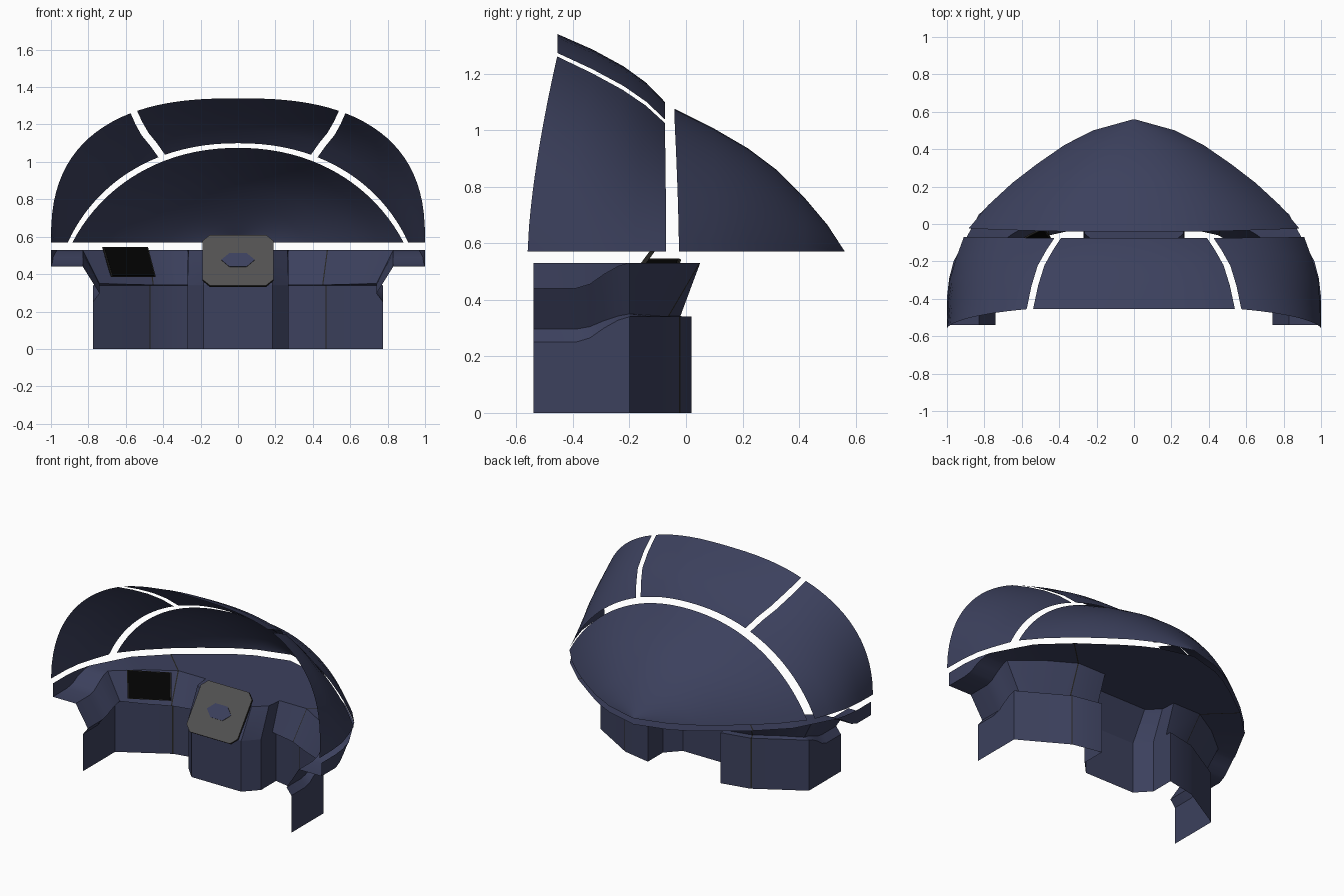
import bpy
from math import sin, cos, radians, pi
from mathutils import Vector

cube = bpy.data.objects.get("Cube")
if cube:
    bpy.data.objects.remove(cube, do_unlink=True)


def material(name, rgb, rough=0.6):
    m = bpy.data.materials.new(name)
    m.use_nodes = True
    m.diffuse_color = (*rgb, 1)
    bsdf = m.node_tree.nodes["Principled BSDF"]
    bsdf.inputs["Base Color"].default_value = (*rgb, 1)
    bsdf.inputs["Roughness"].default_value = rough
    return m


BLUE = material("slate blue", (0.045, 0.052, 0.11))
GRAY = material("panel gray", (0.085, 0.083, 0.083))
DARK = material("dark trim", (0.02, 0.019, 0.017))
BLACK = material("screen black", (0.001, 0.001, 0.001))


def make(name, verts, faces, mats, smooth=True):
    me = bpy.data.meshes.new(name)
    me.from_pydata(verts, [], faces)
    for m in mats:
        me.materials.append(m)
    ob = bpy.data.objects.new(name, me)
    bpy.context.collection.objects.link(ob)
    if smooth:
        bpy.ops.object.select_all(action='DESELECT')
        ob.select_set(True)
        bpy.context.view_layer.objects.active = ob
        bpy.ops.object.shade_smooth_by_angle(angle=radians(28))
    return ob


def grid_faces(rows, cols):
    return [(i * cols + j, i * cols + j + 1, (i + 1) * cols + j + 1, (i + 1) * cols + j)
            for i in range(rows - 1) for j in range(cols - 1)]


# Canopy: arched sections (base y, crown y, half width, height, roundness, arc half angle)
BASE = 0.57
REAR = [(-.56, -.455, 1.0, .77, 2.55, 90), (-.42, -.33, .997, .715, 2.45, 85),
        (-.3, -.22, .985, .655, 2.35, 79), (-.18, -.14, .95, .597, 2.25, 72),
        (-.07, -.075, .91, .53, 2.15, 65)]
NOSE = [(y0, y1, w, h, 2.1, 62) for y0, y1, w, h in (
        (-.025, -.04, .885, .505), (.1, .1, .78, .435), (.22, .22, .65, .365),
        (.32, .32, .52, .29), (.42, .42, .375, .19), (.5, .5, .22, .095),
        (.56, .56, .004, .003))]


def canopy_panel(name, sections, start, end, steps):
    """start and end: share of the arc at the first and last section."""
    verts = []
    for i, (yb, yt, w, h, n, arc) in enumerate(sections):
        t = i / (len(sections) - 1)
        f0 = start[0] + (start[1] - start[0]) * t
        f1 = end[0] + (end[1] - end[0]) * t
        wide = sin(radians(arc)) ** (2 / n)
        low = max(cos(radians(arc)), 0) ** (2 / n) if arc < 90 else 0
        for k in range(steps + 1):
            a = radians(arc) * (f0 + (f1 - f0) * k / steps)
            x = w * abs(sin(a)) ** (2 / n) / wide * (1 if a > 0 else -1)
            c = cos(a)
            up = max(((c ** (2 / n) if c > 1e-6 else 0) - low) / (1 - low), 0)
            lean = min(up / .9, 1) ** 1.5
            verts.append((x, yb + (yt - yb) * lean, BASE + h * up))
    return make(name, verts, grid_faces(len(sections), steps + 1), [BLUE])


canopy_panel("windshield", NOSE, (-1, -1), (1, 1), 40)
canopy_panel("roof_panel", REAR, (-.301, -.329), (.301, .329), 14)
canopy_panel("right_side_panel", REAR, (-1, -1), (-.328, -.363), 16)
canopy_panel("left_side_panel", REAR, (.328, .363), (1, 1), 16)


# Console: columns running from the centre box out to the armrest tip
def column(foot, ledge, top, rim, ledge_z=.342):
    return [(*foot, 0), (*foot, .34), (*ledge, ledge_z), (*top, .53), (*rim, .53), (*rim, .53)]


columns = [
    column((0, -.23), (0, -.23), (0, -.12), (0, .56)),
    column((.185, -.23), (.185, -.23), (.185, -.12), (.22, .5)),
    column((.27, -.14), (.27, -.14), (.265, -.05), (.32, .45)),
    column((.27, .02), (.27, -.02), (.27, .05), (.43, .38)),
    column((.467, -.02), (.45, -.06), (.475, .05), (.65, .22)),
    column((.473, -.024), (.456, -.064), (.481, .046), (.655, .215)),
    column((.62, -.11), (.6, -.14), (.66, -.06), (.83, .05), .346),
]
for y, drop, rim_x in ((-.2, 0, .965), (-.24, .012, .975), (-.29, .04, .988),
                       (-.34, .075, .994), (-.39, .09, 1), (-.54, .09, 1)):
    columns.append([(.775, y, 0), (.775, y, .34 - drop), (.74, y, .35 - drop * .6),
                    (.83, y, .53 - drop), (rim_x, y, .53 - drop), (rim_x, y, .53)])
rows = len(columns[0])
faces = []
for i in range(len(columns) - 1):
    for r in range(rows - 1):
        quad = (i * rows + r, (i + 1) * rows + r, (i + 1) * rows + r + 1, i * rows + r + 1)
        if r < rows - 2 or columns[i + 1][r] != columns[i + 1][r + 1]:
            faces.append(quad)
console = make("console", [v for c in columns for v in c], faces, [BLUE, DARK])

# The narrow column is the dark joint between console sections
for p in console.data.polygons:
    if all(4 * rows <= v < 6 * rows for v in p.vertices):
        p.material_index = 1
mirror = console.modifiers.new("mirror", 'MIRROR')
mirror.use_axis[0] = True


def slab(name, outline, depth, mats):
    """Thin plate: the outline is the face, pushed back by the depth vector."""
    n = len(outline)
    verts = [Vector(p) for p in outline]
    verts += [v + Vector(depth) for v in verts]
    faces = [tuple(range(n)), tuple(reversed(range(n, 2 * n)))]
    faces += [(k, k + n, (k + 1) % n + n, (k + 1) % n) for k in range(n)]
    ob = make(name, verts, faces, mats, smooth=False)
    for p in ob.data.polygons:
        p.material_index = 0 if len(p.vertices) > 4 or len(mats) == 1 else 1
    return ob


# Tilted control plate with clipped corners on the centre box
slope = Vector((0, .2, .27)).normalized()
normal = Vector((0, -slope.z, slope.y))
centre = Vector((0, -.2, .475))


def on_plate(x, t, lift=0):
    return centre + Vector((x, 0, 0)) + slope * t + normal * lift


W, H, C = .19, .168, .04
octagon = [(-W + C, -H), (W - C, -H), (W, -H + C), (W, H - C),
           (W - C, H), (-W + C, H), (-W, H - C), (-W, -H + C)]
slab("control_plate", [on_plate(*p) for p in octagon], -normal * .015, [GRAY, DARK])
hexagon = [(.09 * cos(k * pi / 3), .053 * sin(k * pi / 3)) for k in range(6)]
slab("control_socket", [on_plate(x, t, .003) for x, t in hexagon], -normal * .004, [BLUE, DARK])

# Screen on the right wing, with a slim frame behind it
screen = [Vector(p) for p in ((-.67, -.205, .392), (-.445, -.085, .392),
                              (-.485, -.03, .543), (-.715, -.15, .543))]
middle = sum(screen, Vector()) / 4
face_dir = (screen[1] - screen[0]).cross(screen[3] - screen[0]).normalized()
frame = [middle + (p - middle) * 1.05 - face_dir * .003 for p in screen]
slab("screen", screen, -face_dir * .002, [BLACK])
slab("screen_frame", frame, -face_dir * .008, [DARK])
